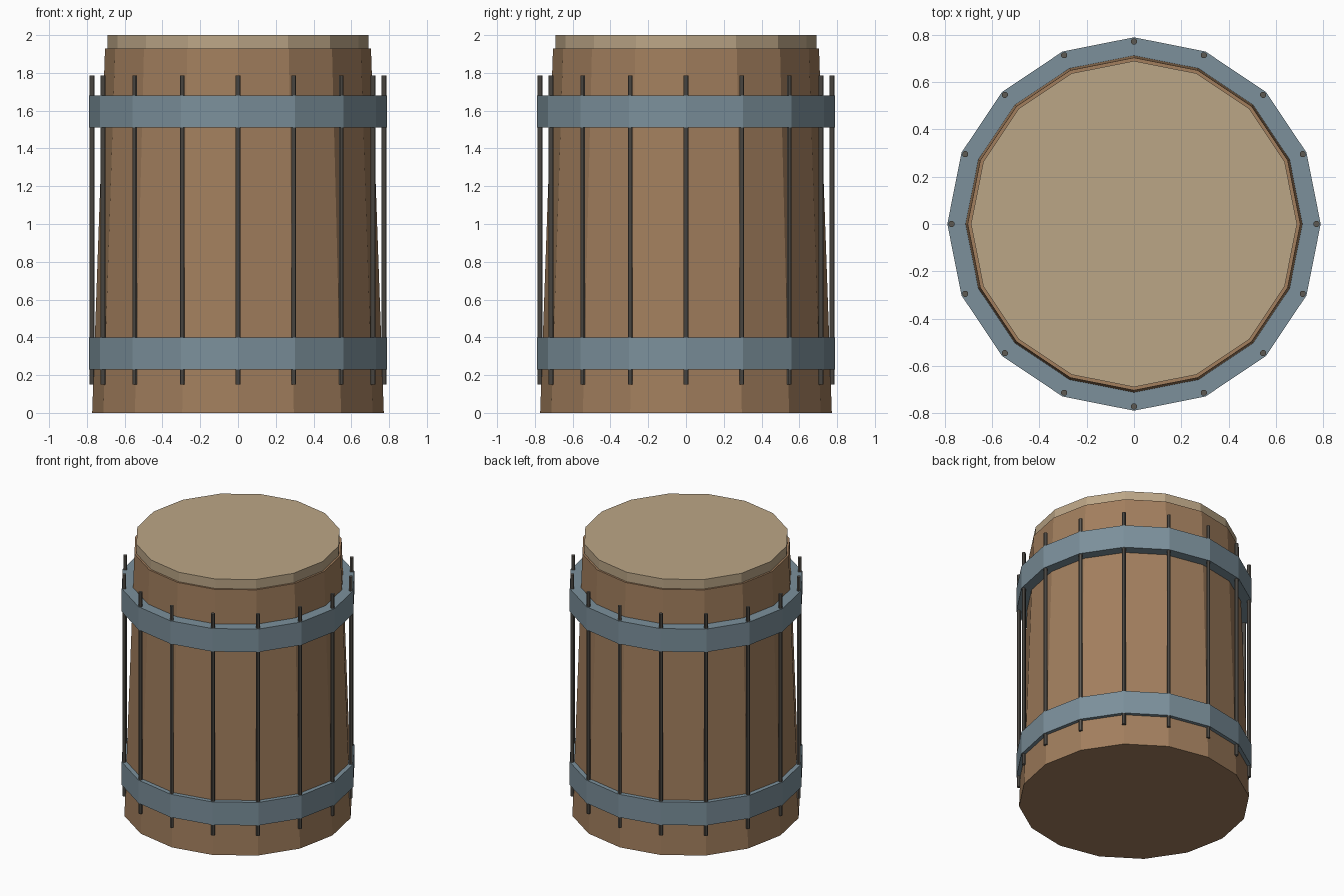
import bpy, bmesh, math

if "Cube" in bpy.data.objects:
    bpy.data.objects.remove(bpy.data.objects["Cube"])

SIDES = 16


def material(name, rgb):
    m = bpy.data.materials.new(name)
    m.diffuse_color = (*rgb, 1)
    m.use_nodes = True
    m.node_tree.nodes["Principled BSDF"].inputs["Base Color"].default_value = m.diffuse_color
    return m


wood = material("wood", (0.36, 0.21, 0.11))
pale_wood = material("pale_wood", (0.50, 0.38, 0.24))
steel = material("steel", (0.20, 0.28, 0.33))
dark_iron = material("dark_iron", (0.11, 0.10, 0.085))


def lathe(name, profile, mat, sides=SIDES, turn=0.0, loc=(0, 0, 0), closed=False):
    """Flat-faced revolve of (radius, z) points; open profiles get end caps."""
    bm = bmesh.new()
    rings = []
    for r, z in profile:
        rings.append([bm.verts.new((r * math.cos(turn + math.tau * i / sides),
                                    r * math.sin(turn + math.tau * i / sides), z))
                      for i in range(sides)])
    pairs = list(zip(rings, rings[1:]))
    if closed:
        pairs.append((rings[-1], rings[0]))
    else:
        bm.faces.new(rings[0])
        bm.faces.new(rings[-1])
    for a, b in pairs:
        for i in range(sides):
            j = (i + 1) % sides
            bm.faces.new((a[i], a[j], b[j], b[i]))
    bmesh.ops.recalc_face_normals(bm, faces=bm.faces)
    mesh = bpy.data.meshes.new(name)
    bm.to_mesh(mesh)
    bm.free()
    mesh.materials.append(mat)
    ob = bpy.data.objects.new(name, mesh)
    ob.location = loc
    bpy.context.collection.objects.link(ob)
    return ob


# Tapered barrel body
lathe("barrel_body", [(0.772, 0), (0.704, 1.93)], wood)

# Lid standing just proud of the body rim
lathe("lid", [(0.69, 1.925), (0.69, 2.0)], pale_wood)

# Two hoops; the inner face is sunk into the body
for name, z0, z1 in (("lower_hoop", 0.23, 0.40), ("upper_hoop", 1.51, 1.68)):
    lathe(name, [(0.79, z0), (0.79, z1), (0.695, z1), (0.695, z0)], steel, closed=True)

# Thin rods running through the hoops at every corner
for i in range(SIDES):
    a = math.tau * i / SIDES
    lathe(f"rod_{i + 1}", [(0.0135, 0.15), (0.0135, 1.785)], dark_iron, sides=8,
          turn=math.pi / 8, loc=(0.773 * math.cos(a), 0.773 * math.sin(a), 0))
